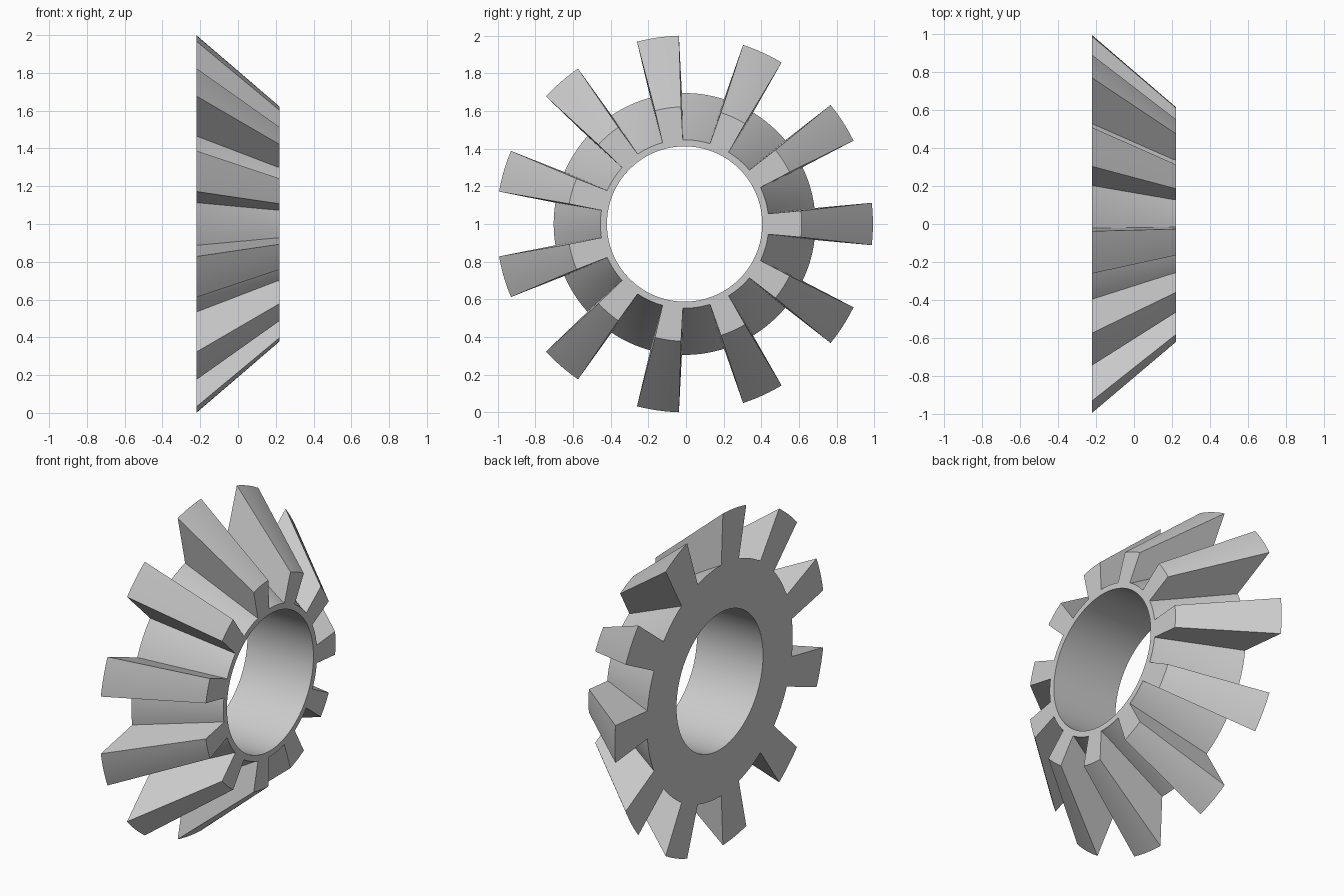
import bpy
import bmesh
import math

cube = bpy.data.objects.get("Cube")
if cube:
    bpy.data.objects.remove(cube, do_unlink=True)

TEETH = 11
PITCH = 2 * math.pi / TEETH
TIP_HALF = math.radians(6.46)    # half width of a tooth at its tip
ROOT_HALF = math.radians(7.0)    # half width of a tooth at its root
BORE = 0.412
CENTRE_Y, CENTRE_Z = -0.0075, 1.0

# Stations along the axle: x, root radius, tip radius
STATIONS = [(-0.22, 0.695, 1.0), (0.205, 0.452, 0.635), (0.22, 0.447, 0.622)]


def span(start, end, steps):
    return [start + (end - start) * i / steps for i in range(steps + 1)]


def gear_outline():
    """Angles round the gear, each marked as tooth tip or root."""
    points = []
    for i in range(TEETH):
        a = i * PITCH
        points += [(t, True) for t in span(a - TIP_HALF, a + TIP_HALF, 6)]
        points += [(t, False) for t in span(a + ROOT_HALF, a + PITCH - ROOT_HALF, 8)]
    return points


def add_loop(bm, x, radii, angles):
    return [bm.verts.new((x, CENTRE_Y + r * math.cos(a), CENTRE_Z + r * math.sin(a)))
            for r, a in zip(radii, angles)]


def bridge(bm, loop_a, loop_b):
    for i in range(len(loop_a)):
        j = (i + 1) % len(loop_a)
        bm.faces.new((loop_a[i], loop_a[j], loop_b[j], loop_b[i]))


# Gear body: bore, back face, tapered teeth and front face as one closed shell
outline = gear_outline()
angles = [a for a, _ in outline]
bore = [BORE] * len(angles)
bm = bmesh.new()
loops = [add_loop(bm, STATIONS[0][0], bore, angles)]
for x, root, tip in STATIONS:
    loops.append(add_loop(bm, x, [tip if is_tip else root for _, is_tip in outline], angles))
loops.append(add_loop(bm, STATIONS[-1][0], bore, angles))
for i, loop in enumerate(loops):
    bridge(bm, loop, loops[(i + 1) % len(loops)])
bmesh.ops.recalc_face_normals(bm, faces=bm.faces)

mesh = bpy.data.meshes.new("bevel_gear")
bm.to_mesh(mesh)
bm.free()
gear = bpy.data.objects.new("bevel_gear", mesh)
bpy.context.collection.objects.link(gear)

# Plain grey metal
grey = bpy.data.materials.new("light_grey")
grey.use_nodes = True
colour = (0.6, 0.6, 0.6, 1.0)
grey.diffuse_color = colour
grey.node_tree.nodes["Principled BSDF"].inputs["Base Color"].default_value = colour
mesh.materials.append(grey)

# Smooth round surfaces, crisp edges
bpy.ops.object.select_all(action='DESELECT')
gear.select_set(True)
bpy.context.view_layer.objects.active = gear
bpy.ops.object.shade_smooth_by_angle(angle=math.radians(20))
